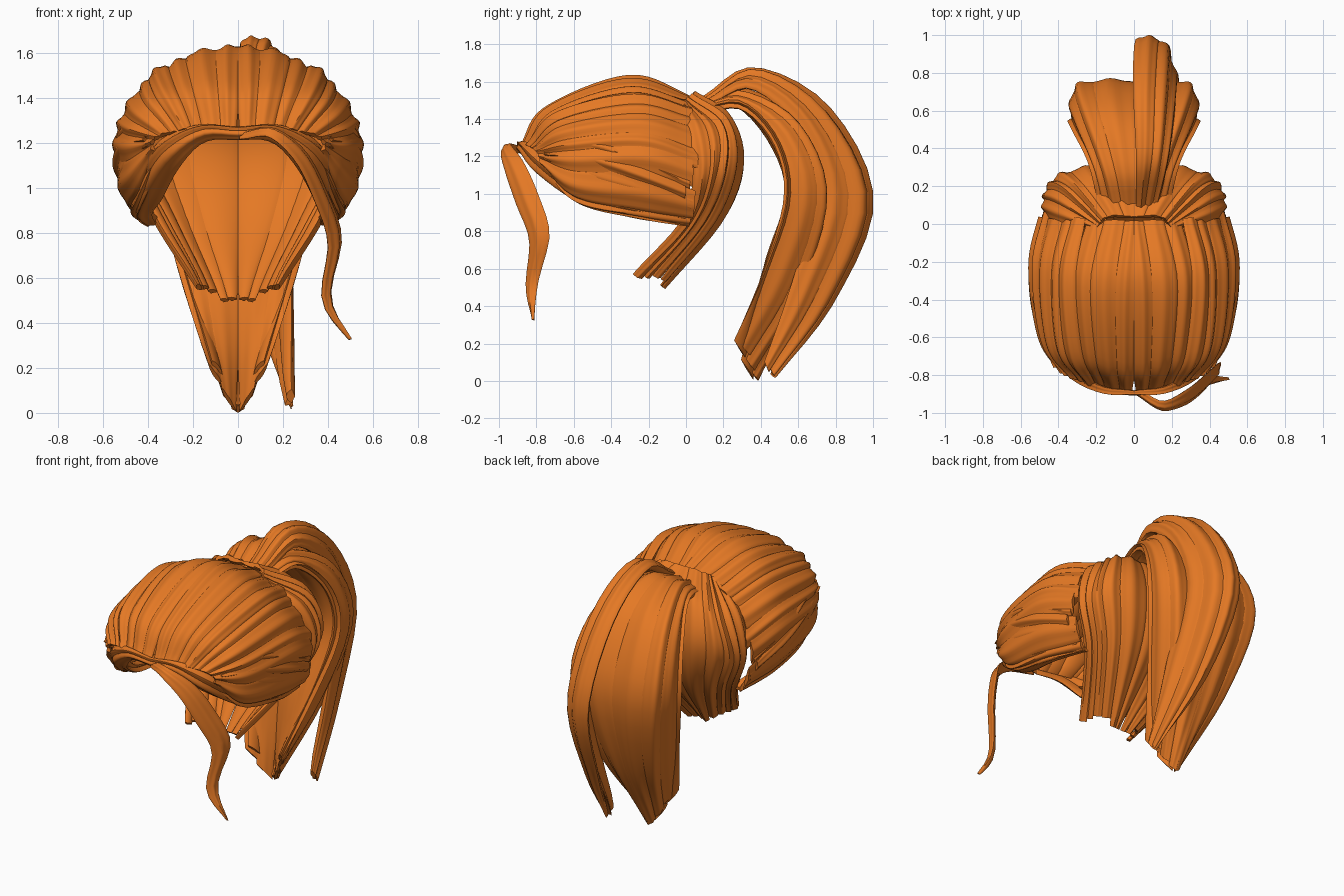
import bpy, bmesh, math, random
from mathutils import Vector

random.seed(11)
mat = bpy.data.materials.new("copper_hair")
mat.diffuse_color = (0.78, 0.19, 0.018, 1)


def spline(pts, u):
    """Catmull-Rom point, u in 0..1"""
    n = len(pts) - 1
    x = min(max(u, 0), 1) * n
    i = min(int(x), n - 1)
    f = x - i
    p1, p2 = pts[i], pts[i + 1]
    p0 = pts[i - 1] if i > 0 else p1 * 2 - p2
    p3 = pts[i + 2] if i + 2 <= n else p2 * 2 - p1
    return 0.5 * (2 * p1 + (p2 - p0) * f + (2 * p0 - 5 * p1 + 4 * p2 - p3) * f * f
                  + (3 * p1 - p0 - 3 * p2 + p3) * f ** 3)


def sheet(guides):
    """Surface through guide curves: t runs across them, v along them"""
    g = [[Vector(p) for p in c] for c in guides]
    return lambda t, v: spline([spline(c, v) for c in g], t)


def add_lock(bm, surf, sign, t0, t1, v0, v1, h, d, lift, root, tip, sway, NV=22, K=12):
    """One closed lens-shaped lock of hair with fine ridges"""
    rings = []
    for j in range(NV + 1):
        q = j / NV
        v = v0 + (v1 - v0) * q
        w = 1 - (1 - root) * (1 - min(q / 0.25, 1)) ** 2 - (1 - tip) * max((q - 0.6) / 0.4, 0) ** 2
        c, hw = (t0 + t1) / 2 + sway * (q - 0.4), (t1 - t0) / 2 * w
        body = 0.45 + 0.55 * math.sin(math.pi * q) ** 0.6 if 0 < q < 1 else 0.45
        outer, inner = [], []
        for k in range(K + 1):
            s = k / K
            t = min(max(c + hw * (2 * s - 1), 0.002 * s), 0.998 + 0.002 * s)
            p = surf(t, v)
            e = 0.01
            a = surf(min(t + e, 1), v) - surf(max(t - e, 0), v)
            b = surf(t, min(v + e, 1)) - surf(t, max(v - e, 0))
            n = a.cross(b).normalized() * sign
            arch = max(math.sin(math.pi * s), 0) ** 0.7
            bump = arch * (0.84 + 0.16 * math.cos(4 * math.pi * s))
            outer.append(p + n * (lift - h * body * (1 - bump)))
            if 0 < k < K:
                inner.append(p + n * (lift - h * body - d * body * arch))
        rings.append([bm.verts.new(p) for p in outer + inner[::-1]])
    m = len(rings[0])
    for r, s in zip(rings, rings[1:]):
        for k in range(m):
            bm.faces.new((r[k], r[(k + 1) % m], s[(k + 1) % m], s[k]))
    bm.faces.new(rings[0][::-1])
    bm.faces.new(rings[-1])


def hair(name, guides, centre, count, h=0.03, d=0.02, overlap=0.3, lift=0.012, root=0.9,
         tip=0.8, ragged=0.04, mirror=True, span=(0, 1), uneven=0.25, sway=0.0):
    """A group of overlapping locks lying on one guide sheet"""
    surf = sheet(guides)
    mid = surf(0.5, 0.5)
    n = (surf(0.51, 0.5) - surf(0.49, 0.5)).cross(surf(0.5, 0.51) - surf(0.5, 0.49))
    sign = 1 if n.dot(mid - Vector(centre)) > 0 else -1
    cuts = [0] + [(i + random.uniform(-uneven, uneven)) / count for i in range(1, count)] + [1]
    bm = bmesh.new()
    for i in range(count):
        a = max(cuts[i] - overlap / count * random.uniform(0.5, 1), 0)
        b = min(cuts[i + 1] + overlap / count * random.uniform(0.5, 1), 1)
        add_lock(bm, surf, sign, a, b, span[0], span[1] - random.uniform(0, ragged), h, d,
                 random.uniform(-lift, lift), root, tip, random.uniform(-sway, sway))
    bmesh.ops.recalc_face_normals(bm, faces=bm.faces)
    me = bpy.data.meshes.new(name)
    bm.to_mesh(me)
    bm.free()
    me.materials.append(mat)
    ob = bpy.data.objects.new(name, me)
    bpy.context.collection.objects.link(ob)
    if mirror:
        mod = ob.modifiers.new("mirror", 'MIRROR')
        mod.use_mirror_merge = False
    bpy.ops.object.select_all(action='DESELECT')
    ob.select_set(True)
    bpy.context.view_layer.objects.active = ob
    bpy.ops.object.shade_smooth_by_angle(angle=math.radians(45))
    return ob


# Swept-back crown: hairline to tie, from the centre parting down to the ear and under
crown = [
    [(-.005, -.89, 1.25), (-.005, -.76, 1.46), (-.005, -.3, 1.64), (-.02, .05, 1.51)],
    [(.16, -.87, 1.26), (.22, -.72, 1.46), (.26, -.3, 1.59), (.19, .05, 1.49)],
    [(.30, -.83, 1.25), (.42, -.66, 1.38), (.45, -.25, 1.44), (.38, .05, 1.36)],
    [(.38, -.79, 1.21), (.50, -.6, 1.2), (.55, -.22, 1.2), (.49, .07, 1.10)],
    [(.36, -.78, 1.16), (.45, -.6, .96), (.48, -.25, .88), (.42, .05, .83)],
    [(.25, -.82, 1.17), (.34, -.56, .96), (.38, -.2, .87), (.34, .03, .83)],
]
hair("crown_hair", crown, (0, -.4, 1.1), 12, h=.035, d=.02, lift=.014, sway=.035)

# Loose swoops lying over the temples, falling towards the back
temple = [
    [(.41, -.76, 1.24), (.515, -.52, 1.32), (.555, -.24, 1.22), (.51, .07, 1.07)],
    [(.42, -.76, 1.21), (.52, -.52, 1.18), (.55, -.24, 1.09), (.49, .07, .97)],
    [(.39, -.76, 1.17), (.47, -.52, 1.03), (.50, -.24, .96), (.44, .04, .87)],
]
hair("temple_locks", temple, (0, -.4, 1.1), 3, h=.035, lift=.01, root=.5, tip=.8, ragged=.08)

# Rolled band along the front hairline
band = [
    [(0, -.89, 1.28), (.18, -.88, 1.29), (.36, -.78, 1.22), (.46, -.6, 1.06), (.49, -.3, .96), (.44, .0, .91)],
    [(0, -.91, 1.25), (.17, -.9, 1.25), (.34, -.81, 1.14), (.44, -.58, .97), (.46, -.28, .88), (.42, .02, .84)],
    [(0, -.89, 1.20), (.15, -.87, 1.19), (.27, -.78, 1.07), (.34, -.55, .93), (.38, -.25, .86), (.35, .02, .82)],
]
hair("hairline_band", band, (0, -.4, 1.2), 2, h=.03, d=.02, lift=.004, root=.8, tip=.7)

# Hair from the nape gathered up to the tie
nape = [
    [(-.01, .05, 1.56), (-.01, .22, 1.45), (-.01, .33, 1.18), (-.01, .23, .87), (.0, -.12, .48)],
    [(.14, .04, 1.54), (.28, .23, 1.41), (.34, .29, 1.17), (.25, .18, .86), (.08, -.13, .49)],
    [(.19, .0, 1.52), (.40, .18, 1.37), (.48, .19, 1.12), (.34, .08, .84), (.15, -.2, .51)],
    [(.2, -.03, 1.49), (.42, .0, 1.35), (.49, .04, 1.1), (.38, -.02, .84), (.19, -.3, .56)],
]
hair("nape_hair", nape, (0, 0, 1.05), 6, h=.035, d=.02, root=1, tip=.75, ragged=.03)

# Main ponytail: outer locks and the smooth inner side
tail_edge = [(.19, .08, 1.45), (.24, .3, 1.47), (.33, .48, 1.27), (.35, .53, .98), (.26, .42, .61), (.12, .24, .2)]
tail = [
    [(-.02, .07, 1.50), (-.02, .3, 1.58), (-.02, .59, 1.42), (-.02, .78, 1.0), (-.02, .67, .5), (.01, .40, -.01)],
    [(.10, .07, 1.49), (.16, .3, 1.55), (.26, .6, 1.38), (.30, .75, 1.0), (.20, .61, .5), (.06, .34, .06)],
    tail_edge,
]
hair("ponytail", tail, (0, .3, .8), 3, h=.035, d=.05, root=.95, tip=.8, ragged=.02, lift=.006)
tail_inner = [
    [(-.02, .1, 1.43), (-.02, .28, 1.46), (-.02, .46, 1.25), (-.02, .53, .98), (-.02, .42, .6), (.0, .36, .0)],
    [(.1, .1, 1.43), (.13, .28, 1.46), (.17, .46, 1.25), (.19, .53, .98), (.14, .41, .6), (.06, .30, .1)],
    tail_edge,
]
hair("ponytail_inner", tail_inner, (0, .75, .9), 2, h=.015, d=.03, lift=.002, tip=.9, ragged=.02)

# Upper loose part of the ponytail, arching out on one side
over_tail = [
    [(.01, .09, 1.52), (.01, .36, 1.67), (.0, .77, 1.47), (.02, 1.01, .97), (.09, .8, .43), (.235, .46, .0)],
    [(.08, .09, 1.51), (.13, .37, 1.67), (.16, .74, 1.45), (.18, .96, .97), (.2, .76, .43), (.25, .45, .0)],
    [(.14, .1, 1.48), (.2, .34, 1.58), (.24, .6, 1.36), (.25, .7, .98), (.265, .56, .5), (.25, .41, .1)],
]
hair("upper_ponytail", over_tail, (-.05, .3, .8), 3, h=.035, d=.05, lift=.005, root=.9, tip=.75,
     ragged=.015, mirror=False)

# Single curled strand hanging beside the face
strand = [
    [(.0, -.91, 1.22), (.14, -1.0, 1.24), (.27, -.98, 1.13), (.36, -.92, .95), (.42, -.85, .75), (.39, -.87, .5), (.5, -.83, .33)],
    [(.02, -.88, 1.26), (.16, -.95, 1.28), (.31, -.88, 1.18), (.41, -.80, 1.0), (.48, -.74, .78), (.43, -.8, .52), (.51, -.82, .33)],
]
hair("face_strand", strand, (0, -.5, .9), 1, h=.025, d=.02, lift=.003, ragged=0, mirror=False)
